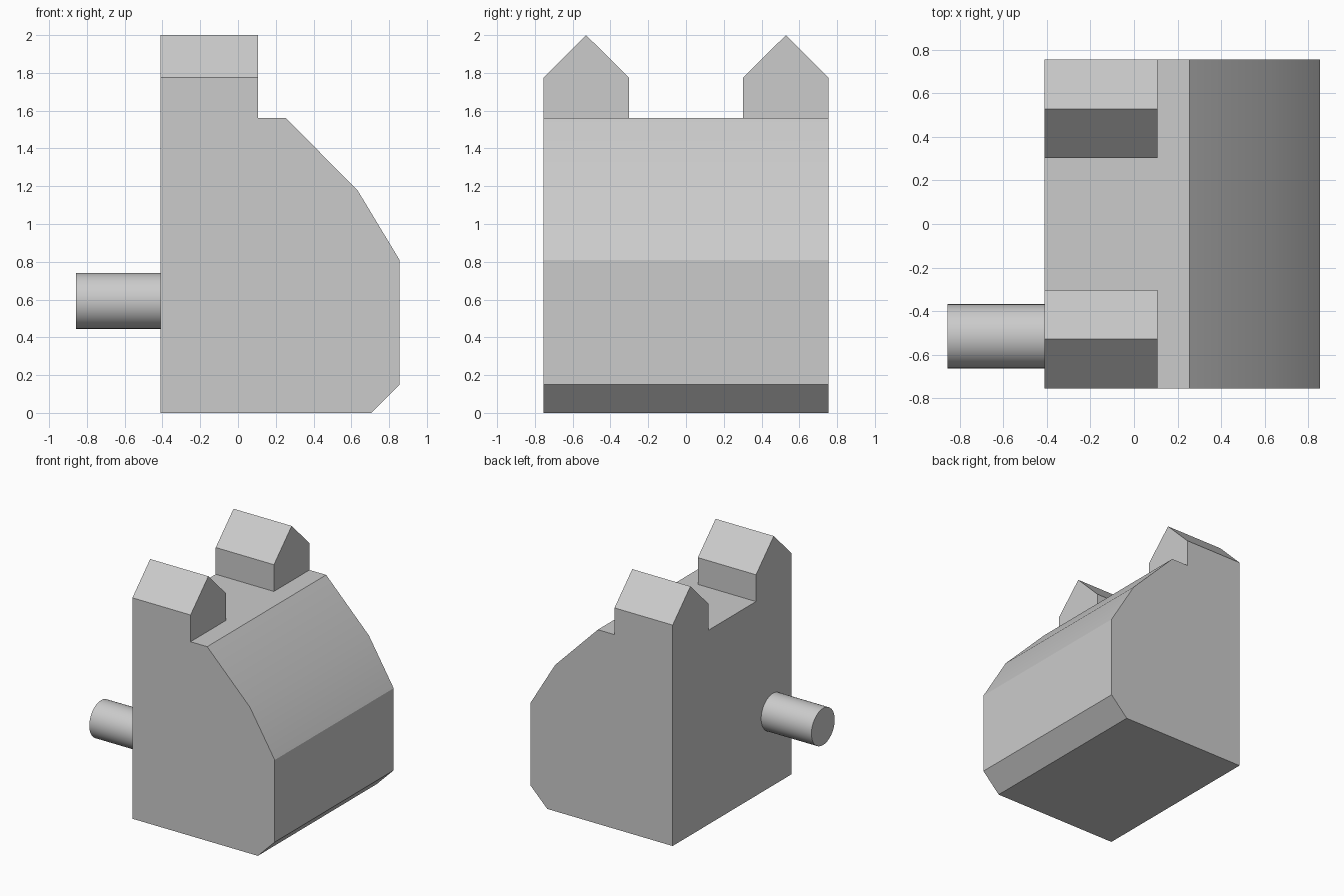
import bpy
import bmesh
import math
from mathutils import Matrix, Vector

cube = bpy.data.objects.get("Cube")
if cube:
    bpy.data.objects.remove(cube, do_unlink=True)

grey = bpy.data.materials.new("plain_grey")
grey.use_nodes = True
colour = (0.6, 0.6, 0.6, 1)
grey.diffuse_color = colour
grey.node_tree.nodes["Principled BSDF"].inputs["Base Color"].default_value = colour


def finish(name, bm, angle):
    bmesh.ops.recalc_face_normals(bm, faces=bm.faces)
    mesh = bpy.data.meshes.new(name)
    bm.to_mesh(mesh)
    bm.free()
    mesh.materials.append(grey)
    obj = bpy.data.objects.new(name, mesh)
    bpy.context.collection.objects.link(obj)
    bpy.ops.object.select_all(action="DESELECT")
    obj.select_set(True)
    bpy.context.view_layer.objects.active = obj
    bpy.ops.object.shade_smooth_by_angle(angle=math.radians(angle))
    return obj


def prism(name, points, offset, angle=20):
    """Extrude a closed outline of 3D points along an offset."""
    bm = bmesh.new()
    face = bm.faces.new([bm.verts.new(p) for p in points])
    result = bmesh.ops.extrude_face_region(bm, geom=[face], use_keep_orig=True)
    moved = [v for v in result["geom"] if isinstance(v, bmesh.types.BMVert)]
    bmesh.ops.translate(bm, verts=moved, vec=Vector(offset))
    return finish(name, bm, angle)


BACK, DEPTH, DECK = -0.41, 0.755, 1.56

# Main block with a sloped front and a bevelled foot
side = [(BACK, 0), (0.705, 0), (0.855, 0.15), (0.855, 0.81),
        (0.635, 1.175), (0.255, DECK), (BACK, DECK)]
prism("body", [(x, -DEPTH, z) for x, z in side], (0, 2 * DEPTH, 0))

# Pair of ridged posts on the deck
gable = [(0.303, DECK), (DEPTH, DECK), (DEPTH, 1.775), (0.529, 2), (0.303, 1.775)]
for name, sign in (("front_post", -1), ("back_post", 1)):
    prism(name, [(BACK, sign * y, z) for y, z in gable], (0.517, 0, 0))

# Round peg
bm = bmesh.new()
bmesh.ops.create_cone(bm, cap_ends=True, segments=32, radius1=0.148, radius2=0.148,
                      depth=0.447, matrix=Matrix.Translation((-0.6335, -0.516, 0.593))
                      @ Matrix.Rotation(math.pi / 2, 4, "Y"))
finish("peg", bm, 30)
